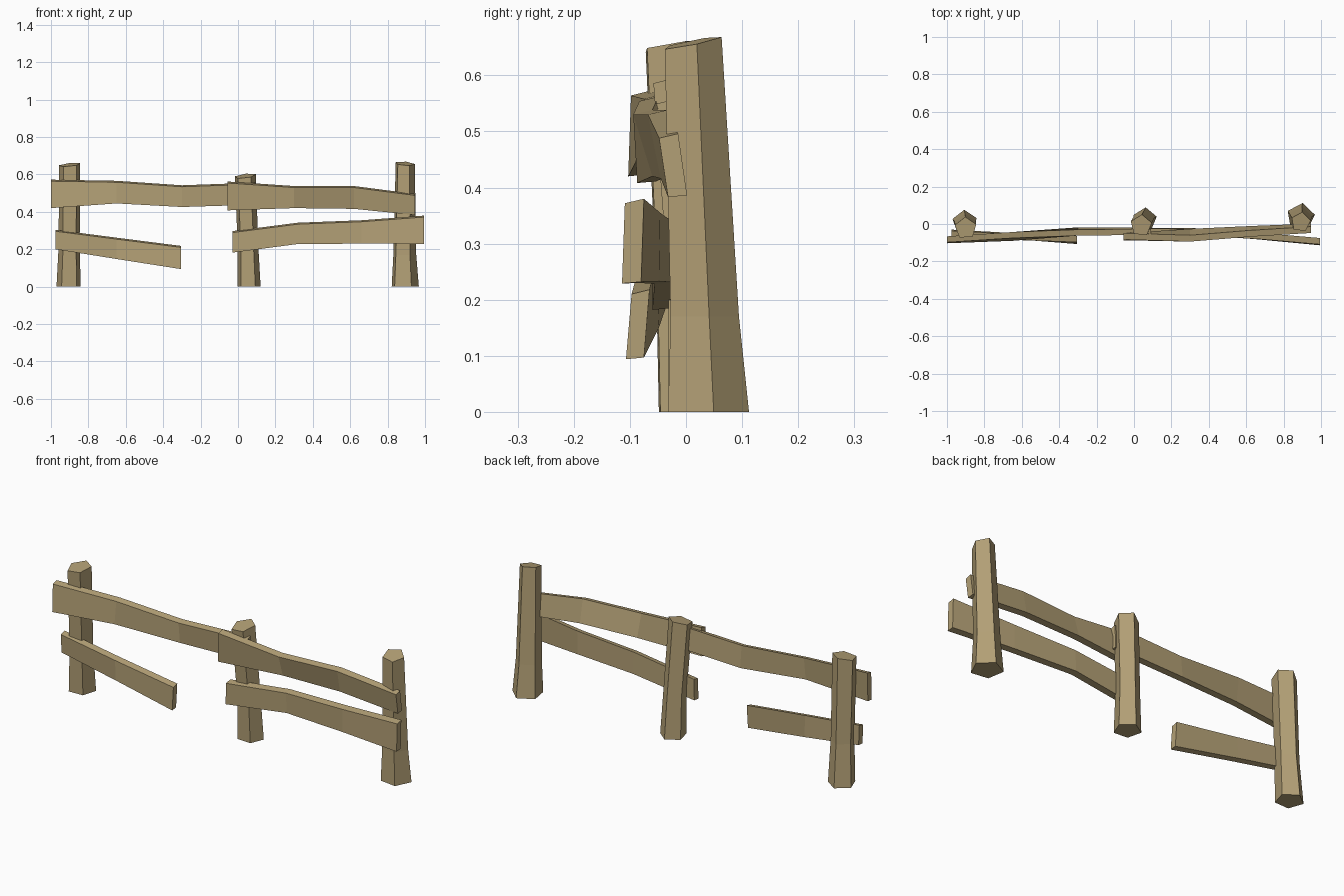
import bpy, bmesh
from math import sin, cos, radians, pi
from mathutils import Vector

if "Cube" in bpy.data.objects:
    bpy.data.objects.remove(bpy.data.objects["Cube"])

wood = bpy.data.materials.new("weathered_wood")
wood.diffuse_color = (0.45, 0.35, 0.18, 1)
wood.use_nodes = True
wood.node_tree.nodes["Principled BSDF"].inputs["Base Color"].default_value = wood.diffuse_color


def loft(name, rings):
    """Skin a list of equal-sized vertex rings and cap both ends."""
    bm = bmesh.new()
    rows = [[bm.verts.new(p) for p in ring] for ring in rings]
    n = len(rows[0])
    for a, b in zip(rows, rows[1:]):
        for i in range(n):
            j = (i + 1) % n
            bm.faces.new((a[i], a[j], b[j], b[i]))
    bm.faces.new(rows[0])
    bm.faces.new(rows[-1])
    bmesh.ops.recalc_face_normals(bm, faces=bm.faces)
    me = bpy.data.meshes.new(name)
    bm.to_mesh(me)
    bm.free()
    me.materials.append(wood)
    ob = bpy.data.objects.new(name, me)
    bpy.context.collection.objects.link(ob)


def post(name, rings, spin, slope):
    """Five-sided post; rings are (x, y, z, radius), the last one is cut at a slant."""
    out = []
    for k, (x, y, z, r) in enumerate(rings):
        ring = []
        for i in range(5):
            a = radians(spin) + i * 2 * pi / 5
            dx, dy = r * cos(a), r * sin(a)
            dz = slope[0] * dx + slope[1] * dy if k == len(rings) - 1 else 0
            ring.append(Vector((x + dx, y + dy, z + dz)))
        out.append(ring)
    loft(name, out)


def rail(name, sections, thick=0.034):
    """Plank; sections are (x, top z, bottom z, front y at top, front y at bottom)."""
    loft(name, [[(x, yt, zt - 0.004), (x, yt + thick, zt + 0.004),
                 (x, yb + thick, zb + 0.003), (x, yb, zb)]
                for x, zt, zb, yt, yb in sections])


# Posts
post("left_post", [(-.905, .008, 0, .068), (-.902, -.004, .22, .059),
                   (-.9, -.022, .652, .060)], 92, (.1, .15))
post("middle_post", [(.058, .024, 0, .065), (.052, .018, .22, .058),
                     (.038, -.008, .592, .059)], 86, (.12, .2))
post("right_post", [(.891, .036, 0, .077), (.889, .030, .17, .065),
                    (.892, .010, .658, .054)], 82, (-.08, .2))

# Upper rails
rail("upper_left_rail", [(-1, .568, .420, -.098, -.103), (-.65, .562, .445, -.075, -.090),
                         (-.3, .538, .426, -.062, -.050), (.09, .552, .438, -.058, -.052)], .032)
rail("upper_right_rail", [(-.055, .558, .408, -.083, -.087), (.3, .534, .420, -.094, -.060),
                          (.62, .534, .416, -.068, -.045), (.945, .492, .383, -.048, -.032)])

# Lower rails
rail("lower_left_rail", [(-.975, .300, .200, -.068, -.062), (-.65, .258, .148, -.085, -.080),
                         (-.305, .214, .094, -.097, -.107)], .032)
rail("lower_right_rail", [(-.03, .293, .182, -.055, -.060), (.32, .338, .228, -.062, -.056),
                          (.66, .351, .230, -.080, -.082), (.995, .376, .229, -.109, -.114)], .034)
